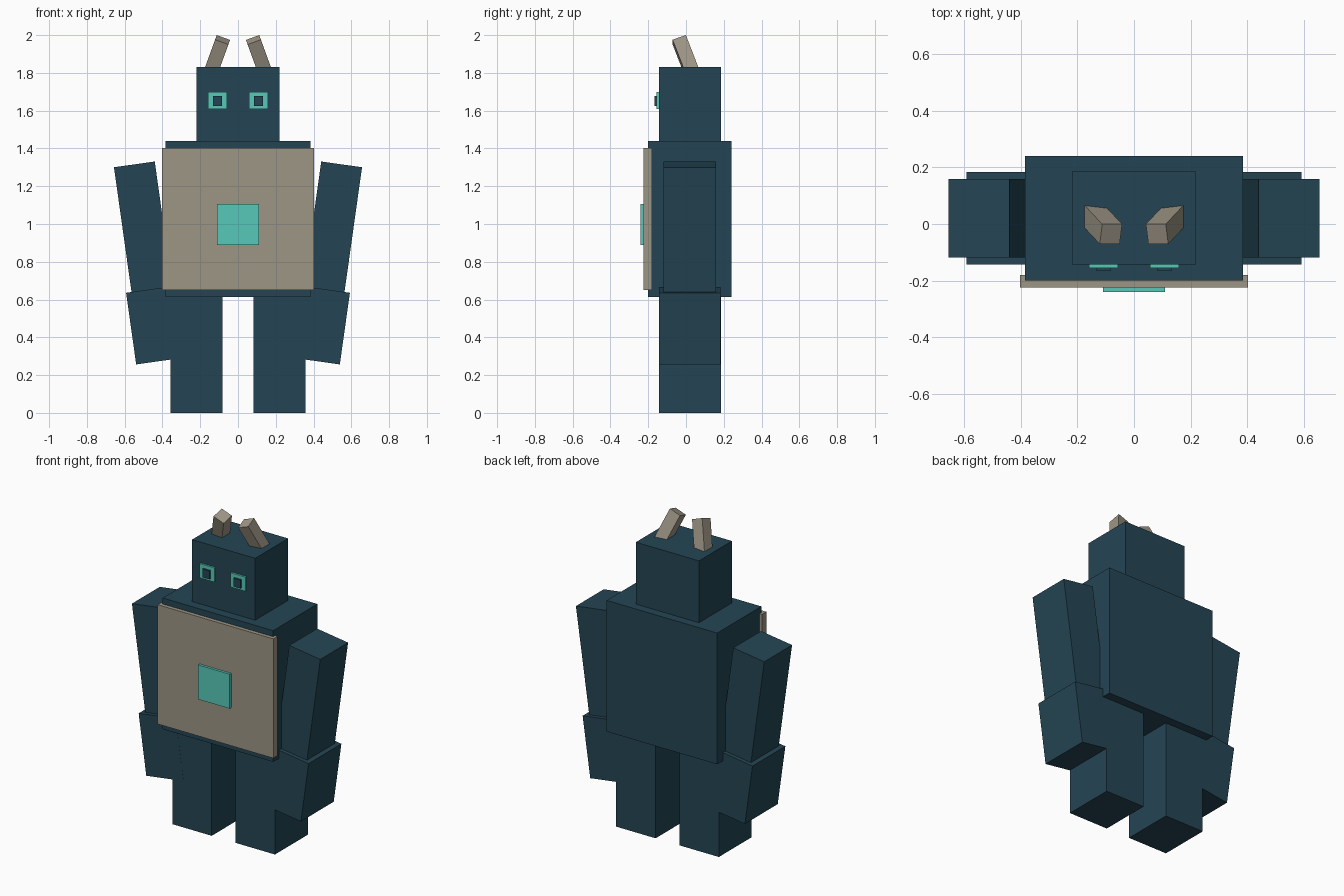
import bpy
import math

if "Cube" in bpy.data.objects:
    bpy.data.objects.remove(bpy.data.objects["Cube"], do_unlink=True)


def make_material(name, srgb):
    # 8-bit sRGB converted to linear
    linear = [((c / 255 + 0.055) / 1.055) ** 2.4 for c in srgb] + [1.0]
    mat = bpy.data.materials.new(name)
    mat.use_nodes = True
    mat.diffuse_color = linear
    mat.node_tree.nodes["Principled BSDF"].inputs["Base Color"].default_value = linear
    return mat


NAVY = make_material("dark blue", (36, 69, 84))
BEIGE = make_material("warm grey", (158, 150, 134))
TEAL = make_material("teal", (88, 200, 186))


def block(name, mat, size, center, rotation=(0, 0, 0)):
    """Box of a given size, with rotation in degrees."""
    bpy.ops.mesh.primitive_cube_add(size=1, location=center)
    obj = bpy.context.object
    obj.name = name
    obj.scale = size
    obj.rotation_euler = [math.radians(a) for a in rotation]
    obj.data.materials.append(mat)
    return obj


def span(name, mat, x, y, z):
    """Upright box given by its extent along each axis."""
    return block(name, mat, [abs(b - a) for a, b in (x, y, z)],
                 [(a + b) / 2 for a, b in (x, y, z)])


# Trunk, head and chest plates
span("torso", NAVY, (-0.385, 0.385), (-0.2, 0.24), (0.613, 1.44))
span("head", NAVY, (-0.22, 0.22), (-0.143, 0.185), (1.44, 1.83))
span("chest_plate", BEIGE, (-0.403, 0.403), (-0.224, -0.18), (0.65, 1.402))
span("chest_core", TEAL, (-0.11, 0.11), (-0.24, -0.22), (0.89, 1.107))

# Paired parts
for side, s in (("left", 1), ("right", -1)):
    span(side + "_leg", NAVY, (0.083 * s, 0.358 * s), (-0.143, 0.184), (0, 0.64))
    block(side + "_upper_arm", NAVY, (0.218, 0.277, 0.70),
          (0.50 * s, 0.02, 0.969), (0, 8 * s, 0))
    block(side + "_forearm", NAVY, (0.262, 0.327, 0.383),
          (0.436 * s, 0.02, 0.4645), (0, 8 * s, 0))
    span(side + "_eye", TEAL, (0.057 * s, 0.16 * s), (-0.155, -0.14), (1.61, 1.70))
    span(side + "_pupil", NAVY, (0.084 * s, 0.133 * s), (-0.166, -0.15), (1.625, 1.678))
    block(side + "_horn", BEIGE, (0.075, 0.075, 0.22),
          (0.117 * s, 0.002, 1.878), (20, -20 * s, 0))
